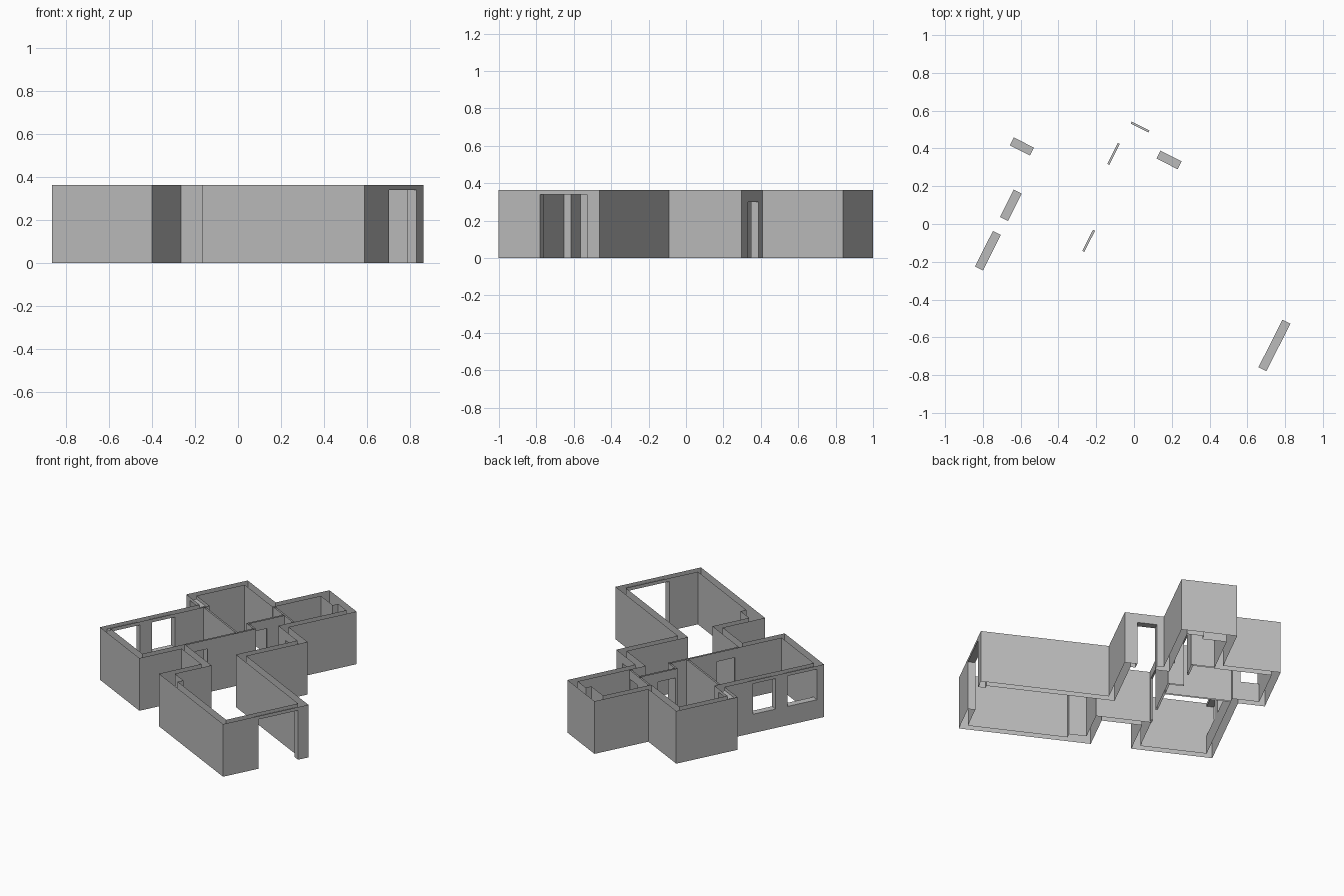
import bpy
import bmesh
import math
from mathutils import Matrix

if "Cube" in bpy.data.objects:
    bpy.data.objects.remove(bpy.data.objects["Cube"], do_unlink=True)

HEIGHT = 0.363
THICK = 0.047      # outer walls
THIN = 0.012       # partitions
HEAD = 0.34        # top of windows and wide doorway
DOOR = 0.30
SILL = 0.13
TURN = math.radians(63.2)

# The plan is drawn on its own axes: u along the house, v across it
PLAN = Matrix(((math.cos(TURN), math.sin(TURN), 0, 0),
               (math.sin(TURN), -math.cos(TURN), 0, 0),
               (0, 0, 1, 0), (0, 0, 0, 1)))


def make_material(name, rgb):
    mat = bpy.data.materials.new(name)
    mat.use_nodes = True
    mat.diffuse_color = (*rgb, 1)
    mat.node_tree.nodes["Principled BSDF"].inputs["Base Color"].default_value = (*rgb, 1)
    return mat


GREY = make_material("plain_grey", (0.5, 0.5, 0.5))


def wall_u(u0, u1, v, t=THICK):
    """Wall running along u, starting at v and t thick."""
    return (u0, u1, v, v + t)


def wall_v(v0, v1, u, t=THICK):
    """Wall running along v, starting at u and t thick."""
    return (u, u + t, v0, v1)


def build_walls(name, walls, openings):
    """Merge wall strips, cut the openings, and skin them open at top and bottom."""
    us = sorted({round(a, 4) for w in walls + openings for a in w[0:2]})
    vs = sorted({round(a, 4) for w in walls + openings for a in w[2:4]})
    zs = sorted({0, HEIGHT} | {z for o in openings for z in o[4:6]})
    axes = (us, vs, zs)

    def inside(box, mid):
        return all(box[2 * k] < mid[k] < box[2 * k + 1] for k in range(len(box) // 2))

    def solid(cell):
        if any(c < 0 or c >= len(a) - 1 for c, a in zip(cell, axes)):
            return False
        mid = [(a[c] + a[c + 1]) / 2 for c, a in zip(cell, axes)]
        return (any(inside(w, mid) for w in walls)
                and not any(inside(o, mid) for o in openings))

    filled = {(i, j, k) for i in range(len(us)) for j in range(len(vs))
              for k in range(len(zs)) if solid((i, j, k))}
    bm = bmesh.new()
    corners = {}

    def corner(idx):
        if idx not in corners:
            corners[idx] = bm.verts.new([a[c] for a, c in zip(axes, idx)])
        return corners[idx]

    for cell in filled:
        for axis in range(3):
            for side in (0, 1):
                near = list(cell)
                near[axis] += 2 * side - 1
                if tuple(near) in filled:
                    continue
                if axis == 2 and not 0 <= near[2] < len(zs) - 1:
                    continue
                b, c = (axis + 1) % 3, (axis + 2) % 3
                ring = []
                for db, dc in ((0, 0), (1, 0), (1, 1), (0, 1)):
                    idx = list(cell)
                    idx[axis] += side
                    idx[b] += db
                    idx[c] += dc
                    ring.append(corner(tuple(idx)))
                # plan axes are mirrored, so the winding is swapped here
                bm.faces.new(ring if side == 0 else ring[::-1])
    bmesh.ops.dissolve_limit(bm, angle_limit=0.01, verts=bm.verts, edges=bm.edges)
    bm.transform(PLAN)
    mesh = bpy.data.meshes.new(name)
    bm.to_mesh(mesh)
    bm.free()
    mesh.materials.append(GREY)
    obj = bpy.data.objects.new(name, mesh)
    bpy.context.collection.objects.link(obj)
    return obj


outer = [
    # large room
    wall_v(0.13, 0.977, -0.63),
    wall_u(-0.63, -0.025, 0.93),
    wall_v(0.108, 0.977, -0.072),
    wall_u(-0.63, -0.283, 0.13),
    # entry recess
    wall_v(-0.177, 0.177, -0.33),
    wall_u(-0.63, -0.283, -0.177),
    # room with two windows
    wall_v(-0.65, -0.13, -0.63),
    wall_u(-0.63, 0.122, -0.65),
    # rear corner room
    wall_v(-0.822, -0.603, 0.075),
    wall_u(0.075, 0.51, -0.822),
    wall_v(-0.822, -0.406, 0.463),
    # end room
    wall_u(0.463, 0.892, -0.453),
    wall_v(-0.453, -0.096, 0.845),
    wall_u(0.363, 0.892, -0.143),
    # hall
    wall_v(-0.143, 0.155, 0.363),
    wall_u(-0.072, 0.41, 0.108),
    # piers in the large room and the end room
    wall_v(0.177, 0.29, -0.583, 0.04),
    wall_v(-0.406, -0.25, 0.805, 0.04),
]
outer_openings = [
    (-0.38, -0.098, 0.93, 0.977, 0, HEAD),          # wide doorway
    (0.363, 0.41, -0.05, 0.075, 0, DOOR),           # hall door
    (-0.58, -0.37, -0.65, -0.603, SILL, HEAD),      # windows
    (-0.287, -0.125, -0.65, -0.603, SILL, HEAD),
    (0.075, 0.122, -0.775, -0.655, SILL, HEAD),
]
build_walls("outer_walls", outer, outer_openings)

partitions = [
    wall_u(-0.283, 0.215, -0.18, THIN),
    wall_v(-0.27, -0.168, 0.205, THIN),
    wall_u(0.205, 0.479, -0.27, THIN),
    wall_v(-0.406, -0.143, 0.467, THIN),
    wall_v(-0.603, -0.175, 0.08, THIN),
]
partition_doors = [
    (-0.25, -0.125, -0.18, -0.168, 0, DOOR),
    (0.22, 0.345, -0.27, -0.258, 0, DOOR),
    (0.467, 0.479, -0.255, -0.15, 0, DOOR),
]
build_walls("partition_walls", partitions, partition_doors)
